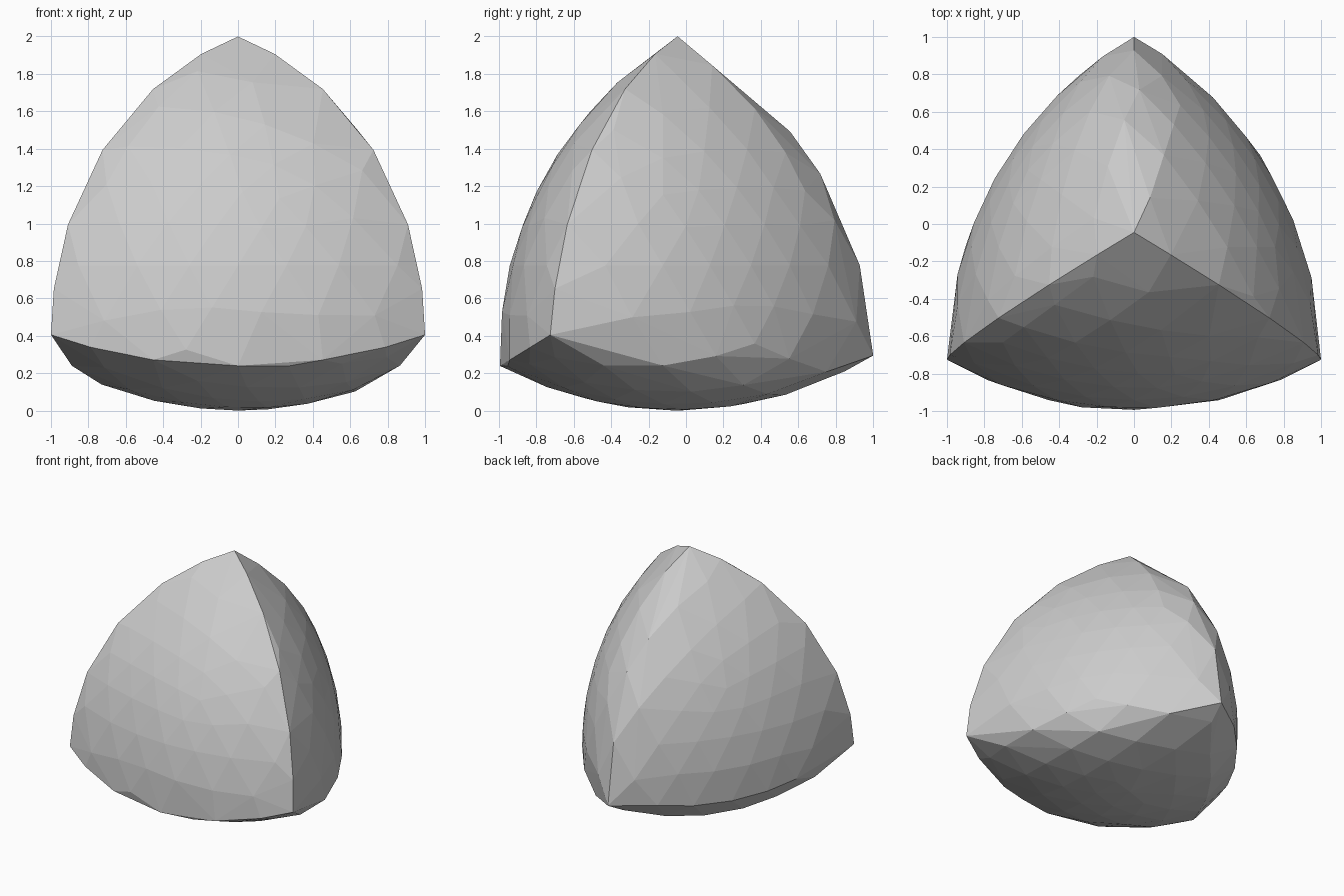
import bpy, bmesh
from math import sqrt
from mathutils import Vector

if "Cube" in bpy.data.objects:
    bpy.data.objects.remove(bpy.data.objects["Cube"])

# Corners of the regular tetrahedron (edge length 2) under the constant-width solid
APEX = Vector((0, -0.045, 2.0))
LEFT = Vector((-1, -0.725, 0.405))
RIGHT = Vector((1, -0.725, 0.405))
BACK = Vector((0, 1, 0.295))
CORNERS = [APEX, LEFT, RIGHT, BACK]
CENTRE = sum(CORNERS, Vector()) / 4
SHARP = [(APEX, LEFT), (APEX, RIGHT), (LEFT, RIGHT)]
ROUNDED = [(BACK, APEX), (BACK, LEFT), (BACK, RIGHT)]


def inside(p):
    # Four balls of radius 2 centred on the corners
    if any((p - c).length > 2 for c in CORNERS):
        return False
    # Rounded edges: a circular arc spun about the tetrahedron edge
    for a, b in ROUNDED:
        mid = (a + b) / 2
        axis = (b - a).normalized()
        out = (mid - CENTRE).normalized()
        h = (p - mid).dot(axis)
        radial = p - mid - axis * h
        if radial.dot(out) > radial.length * sqrt(2 / 3):
            if radial.length + sqrt(3) > sqrt(max(0, 4 - h * h)):
                return False
    return True


def on_surface(direction):
    d = direction.normalized()
    lo, hi = 0.0, 2.0
    for _ in range(30):
        m = (lo + hi) / 2
        if inside(CENTRE + d * m):
            lo = m
        else:
            hi = m
    return CENTRE + d * lo


# Sharp creases, corners and lowest point
fixed = list(CORNERS) + [on_surface(Vector((0, APEX.y, 0)) - CENTRE)]
for a, b in SHARP:
    fixed += [on_surface(a.lerp(b, i / 6) - CENTRE) for i in range(1, 6)]

# Facet points spread over the rest of the surface
bm = bmesh.new()
bmesh.ops.create_icosphere(bm, subdivisions=3, radius=1)
spread = [on_surface(v.co) for v in bm.verts]
bm.free()
points = fixed + [p for p in spread if all((p - f).length > 0.14 for f in fixed)]

# Faceted hull through all points
bm = bmesh.new()
for p in points:
    bm.verts.new(p)
hull = bmesh.ops.convex_hull(bm, input=bm.verts[:])
bmesh.ops.delete(bm, geom=[v for v in bm.verts if not v.link_faces], context='VERTS')
bmesh.ops.recalc_face_normals(bm, faces=bm.faces[:])
mesh = bpy.data.meshes.new("constant_width_solid")
bm.to_mesh(mesh)
bm.free()
body = bpy.data.objects.new("constant_width_solid", mesh)
bpy.context.collection.objects.link(body)
